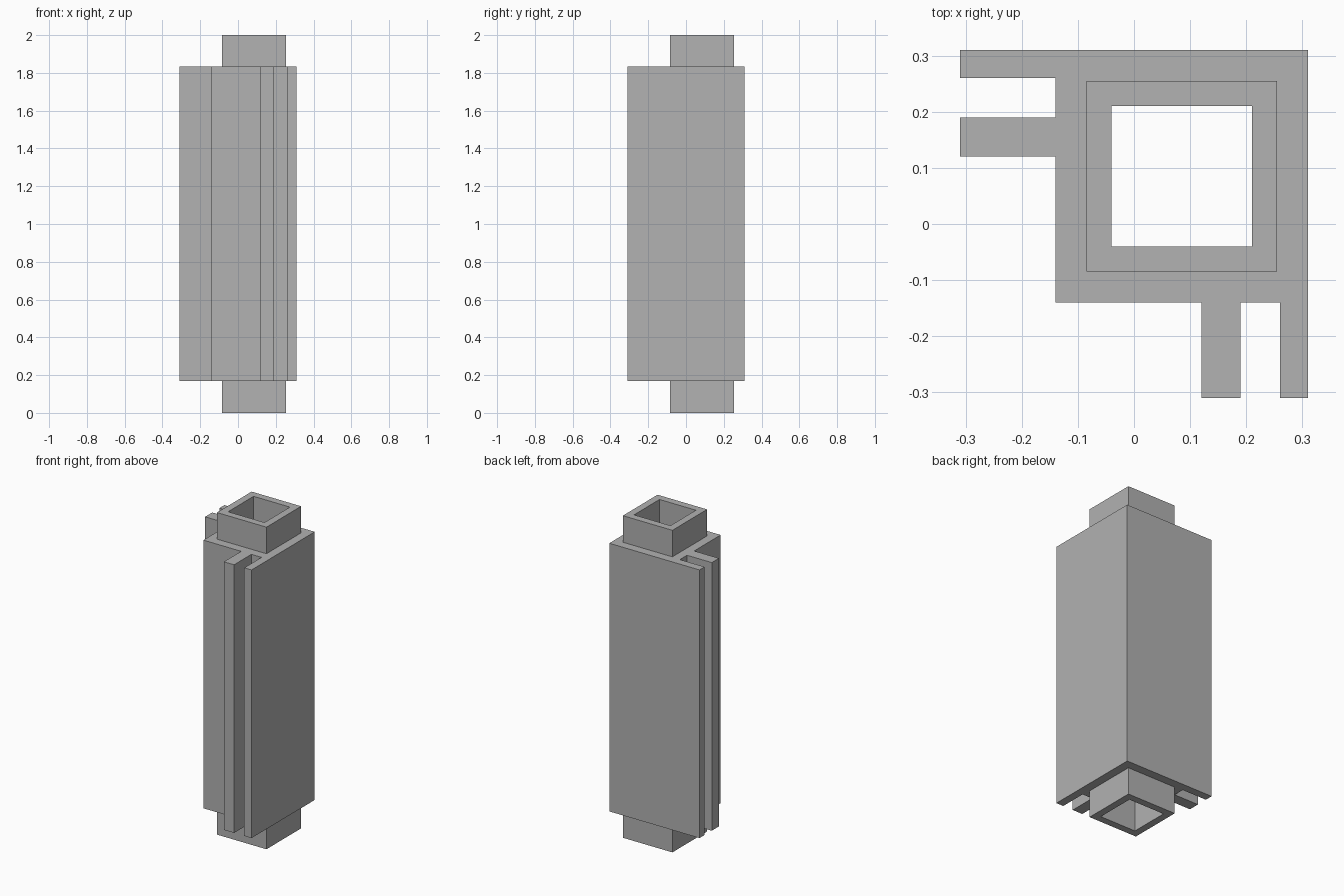
import bpy
import bmesh

cube = bpy.data.objects.get("Cube")
if cube:
    bpy.data.objects.remove(cube, do_unlink=True)

# Single grey material
grey = bpy.data.materials.new("grey")
grey.use_nodes = True
colour = (0.445, 0.445, 0.445, 1)
grey.diffuse_color = colour
grey.node_tree.nodes["Principled BSDF"].inputs["Base Color"].default_value = colour

BODY_LOW, BODY_HIGH, HEIGHT = 0.17, 1.835, 2.0


def square(low, high):
    return [(low, low), (high, low), (high, high), (low, high)]


def walls(bm, outline, low, high):
    """Vertical faces around a closed outline."""
    rings = [[bm.verts.new((x, y, z)) for x, y in outline] for z in (low, high)]
    n = len(outline)
    for i in range(n):
        j = (i + 1) % n
        bm.faces.new((rings[0][i], rings[0][j], rings[1][j], rings[1][i]))


def cap(bm, outer, inner, z):
    """Flat face between two nested outlines."""
    edges = []
    for outline in (outer, inner):
        verts = [bm.verts.new((x, y, z)) for x, y in outline]
        edges += [bm.edges.new((a, b)) for a, b in zip(verts, verts[1:] + verts[:1])]
    bm_normal = (0, 0, 1)
    bmesh.ops.triangle_fill(bm, edges=edges, use_beauty=True, normal=bm_normal)


# Post section: a square core with two slotted fins, mirrored over its diagonal
fin_side = [(-0.31, 0.31), (-0.31, 0.26), (-0.14, 0.26), (-0.14, 0.19),
            (-0.31, 0.19), (-0.31, 0.12), (-0.14, 0.12)]
body = ([(0.31, 0.31)] + fin_side + [(-0.14, -0.14)]
        + [(y, x) for x, y in reversed(fin_side)])
spigot = square(-0.085, 0.255)
bore = square(-0.04, 0.21)

bm = bmesh.new()
# Finned body and the full-length bore
walls(bm, body, BODY_LOW, BODY_HIGH)
walls(bm, bore, 0, HEIGHT)
# Spigots at both ends, with their shoulders and rims
for shoulder, end in ((BODY_LOW, 0), (BODY_HIGH, HEIGHT)):
    walls(bm, spigot, shoulder, end)
    cap(bm, body, spigot, shoulder)
    cap(bm, spigot, bore, end)
bmesh.ops.remove_doubles(bm, verts=bm.verts, dist=0.0005)
bmesh.ops.recalc_face_normals(bm, faces=bm.faces)

mesh = bpy.data.meshes.new("slotted_post")
bm.to_mesh(mesh)
bm.free()
mesh.materials.append(grey)
post = bpy.data.objects.new("slotted_post", mesh)
bpy.context.collection.objects.link(post)
